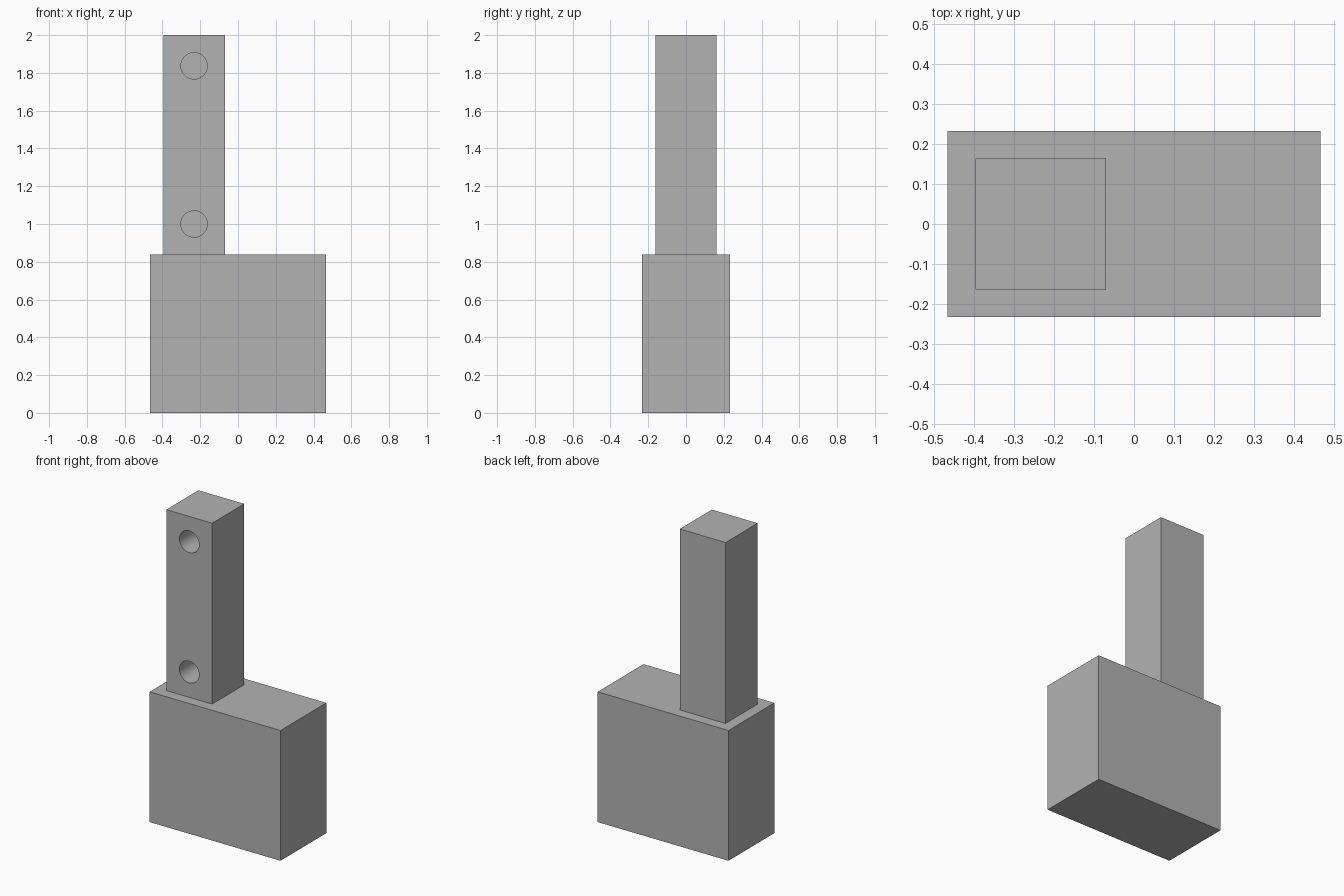
import bpy
import math

cube = bpy.data.objects.get("Cube")
if cube:
    bpy.data.objects.remove(cube, do_unlink=True)

U = 2 / 86  # one design unit

grey = bpy.data.materials.new("plain grey")
grey.use_nodes = True
colour = (0.45, 0.45, 0.45, 1)
grey.diffuse_color = colour
grey.node_tree.nodes["Principled BSDF"].inputs["Base Color"].default_value = colour


def block(name, size, centre):
    """Axis-aligned box, given in design units."""
    bpy.ops.mesh.primitive_cube_add(size=1, location=[c * U for c in centre])
    ob = bpy.context.object
    ob.name = name
    ob.scale = [s * U for s in size]
    bpy.ops.object.transform_apply(location=False, rotation=False, scale=True)
    ob.data.materials.append(grey)
    return ob


# Wide base and the square post near its right end
block("base_block", (40, 20, 36), (0, 0, 18))
post = block("post", (14, 14, 50), (-10, 0, 61))

# Two blind holes drilled into the front of the post
HOLE_DEPTH = 10
for label, z in (("lower", 43), ("upper", 79)):
    bpy.ops.mesh.primitive_cylinder_add(
        vertices=64, radius=3 * U, depth=2 * HOLE_DEPTH * U,
        location=(-10 * U, -7 * U, z * U), rotation=(math.pi / 2, 0, 0))
    cutter = bpy.context.object
    cutter.name = label + "_hole_cutter"
    cutter.data.materials.append(grey)
    cutter.hide_render = True
    cutter.display_type = 'WIRE'
    cut = post.modifiers.new(label + "_hole", 'BOOLEAN')
    cut.operation = 'DIFFERENCE'
    cut.solver = 'EXACT'
    cut.object = cutter

# Bake the holes, drop the cutters and smooth the bores
bpy.ops.object.select_all(action='DESELECT')
post.select_set(True)
bpy.context.view_layer.objects.active = post
for mod in list(post.modifiers):
    cutter = mod.object
    bpy.ops.object.modifier_apply(modifier=mod.name)
    bpy.data.objects.remove(cutter, do_unlink=True)
bpy.ops.object.shade_smooth_by_angle(angle=math.radians(30))
